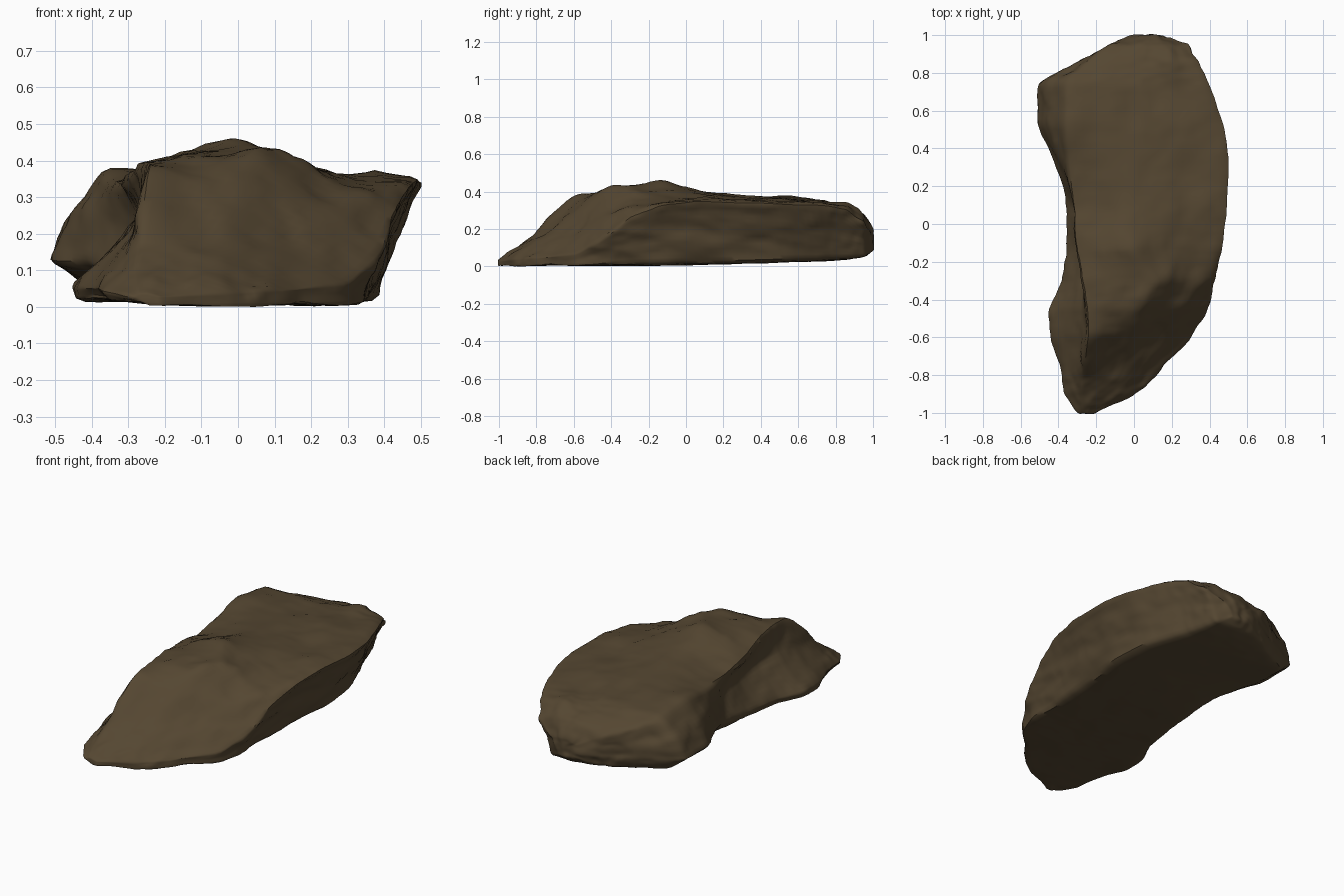
import bpy
import bmesh
import math
from mathutils import Vector, noise

cube = bpy.data.objects.get("Cube")
if cube:
    bpy.data.objects.remove(cube, do_unlink=True)

# One flat brown for the whole stone
brown = bpy.data.materials.new("brown_stone")
brown.use_nodes = True
colour = (0.09, 0.062, 0.031, 1)
brown.diffuse_color = colour
shader = brown.node_tree.nodes["Principled BSDF"]
shader.inputs["Base Color"].default_value = colour
shader.inputs["Roughness"].default_value = 0.9

# Cross-sections: y, left edge x z, left ridge x z, crown x z, shoulder z, right rim x z
SECTIONS = [
    (-1, -.29, .03, -.27, .04, -.25, .04, .035, -.21, .03),
    (-.9, -.37, .045, -.28, .11, -.18, .1, .08, -.01, .04),
    (-.8, -.39, .055, -.27, .2, -.1, .16, .11, .12, .05),
    (-.59, -.45, .06, -.25, .41, -.02, .29, .18, .31, .07),
    (-.45, -.45, .065, -.26, .41, .03, .42, .28, .395, .15),
    (-.3, -.39, .06, -.28, .395, .1, .45, .345, .44, .27),
    (-.13, -.36, .06, -.31, .365, -.02, .475, .375, .48, .335),
    (.08, -.35, .08, -.33, .34, -.02, .41, .37, .5, .355),
    (.3, -.42, .12, -.35, .35, 0, .375, .365, .52, .35),
    (.53, -.515, .13, -.36, .39, 0, .365, .365, .495, .345),
    (.75, -.52, .13, -.36, .36, 0, .345, .345, .4, .33),
    (.86, -.3, .13, -.26, .3, .04, .325, .335, .35, .31),
    (.95, -.14, .13, -.12, .25, .06, .29, .28, .29, .24),
    (1, 0, .13, .01, .18, .07, .2, .2, .19, .18),
]


def ring(y, lx, lz, tx, tz, mx, mz, sz, rx, rz):
    """Outline of one slice: hollow left flank, rear lobe and undercut right wall."""
    back = max(0, y)
    floor = .008 + .035 * back + .05 * back ** 30
    hollow = .085 * math.exp(-((y + .3) / .45) ** 4)
    lobe = .03 * math.exp(-((y - .6) / .25) ** 2)
    left_foot = lx + .02 + .4 * back * (1 - back)
    foot = rx - .47 * max(0, rz - .05)
    points = [
        (left_foot, floor + lobe + .012), (lx, lz),
        ((lx + tx) / 2 + hollow - lobe, (lz + tz) / 2), (tx, tz), (mx, mz),
        ((mx + rx) / 2, sz), (rx, rz),
        (foot * .65 + rx * .35, (floor + rz) / 2), (foot, floor),
        ((left_foot + foot) / 2, floor),
    ]
    return [Vector((x, y, z)) for x, z in points]


# Loft the slices into a closed cage
bm = bmesh.new()
rings = [[bm.verts.new(p) for p in ring(*s)] for s in SECTIONS]
for a, b in zip(rings, rings[1:]):
    for i in range(len(a)):
        j = (i + 1) % len(a)
        bm.faces.new((a[i], a[j], b[j], b[i]))
caps = [bm.faces.new(rings[0][::-1]), bm.faces.new(rings[-1])]
bmesh.ops.poke(bm, faces=caps)
bmesh.ops.recalc_face_normals(bm, faces=bm.faces)
bmesh.ops.subdivide_edges(bm, edges=bm.edges[:], cuts=7, use_grid_fill=True)
for step in range(3):
    bmesh.ops.smooth_vert(bm, verts=bm.verts, factor=.5,
                          use_axis_x=True, use_axis_y=True, use_axis_z=True)
bm.normal_update()


def relief(p):
    """Broad lumps, long strata and stepped ledges."""
    lumps = noise.noise(p * 5) * .008
    strata = noise.noise(Vector((p.x * 9 - p.y * 3, p.y * 4, p.z * 12))) * .01
    ledge = noise.noise(Vector((p.x * 6, p.y * 3 + p.x * 4, p.z * 9 + 7)))
    step = math.tanh(ledge * 9) * .004
    return lumps + strata + step + noise.noise(p * 24) * .005


# Carve the surface, keeping the underside nearly flat
offsets = [v.normal * relief(v.co) * (.4 if v.normal.z < -.8 else 1) for v in bm.verts]
for v, offset in zip(bm.verts, offsets):
    v.co += offset

# Rest the stone on the ground
lowest = min(v.co.z for v in bm.verts)
bmesh.ops.translate(bm, verts=bm.verts, vec=(0, 0, -lowest))

mesh = bpy.data.meshes.new("boulder")
bm.to_mesh(mesh)
bm.free()
mesh.materials.append(brown)
boulder = bpy.data.objects.new("boulder", mesh)
bpy.context.collection.objects.link(boulder)

# Smooth shading with sharp cracks
bpy.ops.object.select_all(action="DESELECT")
boulder.select_set(True)
bpy.context.view_layer.objects.active = boulder
bpy.ops.object.shade_smooth_by_angle(angle=math.radians(40))
